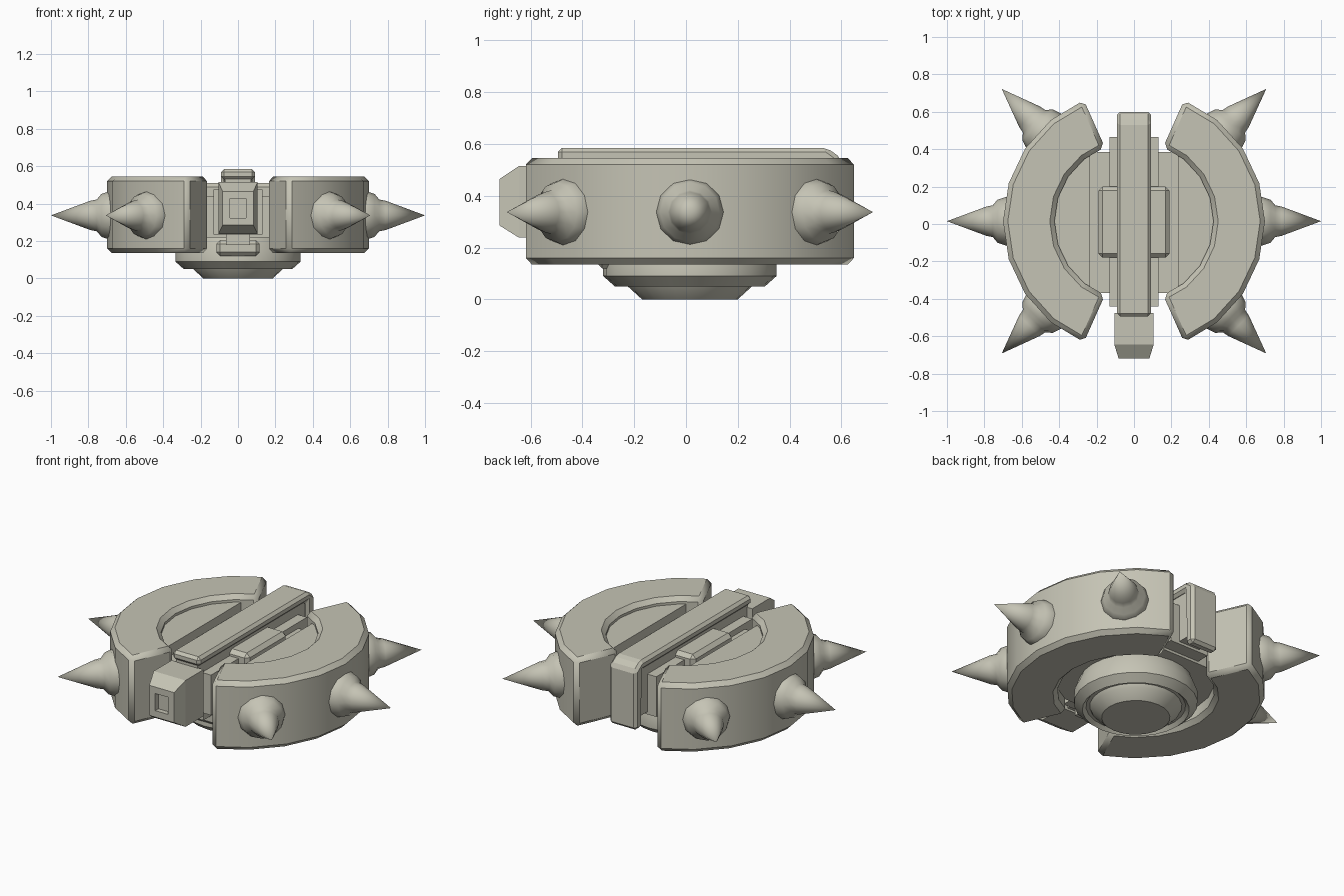
import bpy, bmesh, math
from mathutils import Matrix, Vector

cube = bpy.data.objects.get("Cube")
if cube:
    bpy.data.objects.remove(cube, do_unlink=True)

stone = bpy.data.materials.new("warm_grey")
stone.use_nodes = True
color = (0.56, 0.55, 0.46, 1)
stone.diffuse_color = color
stone.node_tree.nodes["Principled BSDF"].inputs["Base Color"].default_value = color

CY = 0.015  # y of the round parts' shared axis


def finish(name, bm, bevel=0, smooth=None, matrix=None):
    """Turn a bmesh into a named, coloured object."""
    bmesh.ops.recalc_face_normals(bm, faces=bm.faces)
    mesh = bpy.data.meshes.new(name)
    bm.to_mesh(mesh)
    bm.free()
    mesh.materials.append(stone)
    obj = bpy.data.objects.new(name, mesh)
    bpy.context.collection.objects.link(obj)
    if matrix:
        obj.matrix_world = matrix
    if bevel:
        mod = obj.modifiers.new("bevel", 'BEVEL')
        mod.width, mod.segments = bevel, 1
        mod.limit_method, mod.angle_limit = 'ANGLE', math.radians(32)
    if smooth:
        bpy.ops.object.select_all(action='DESELECT')
        obj.select_set(True)
        bpy.context.view_layer.objects.active = obj
        bpy.ops.object.shade_smooth_by_angle(angle=math.radians(smooth))
    return obj


def extrude(name, points, offset, **kw):
    """Extrude a closed outline of 3D points along an offset."""
    bm = bmesh.new()
    face = bm.faces.new([bm.verts.new(p) for p in points])
    new = bmesh.ops.extrude_face_region(bm, geom=[face])["geom"]
    moved = [v for v in new if isinstance(v, bmesh.types.BMVert)]
    bmesh.ops.translate(bm, verts=moved, vec=offset)
    return finish(name, bm, **kw)


def box(name, x, y0, y1, z0, z1, bevel=0):
    """Box symmetric about x = 0."""
    pts = [(-x, y0, z0), (x, y0, z0), (x, y1, z0), (-x, y1, z0)]
    return extrude(name, pts, (0, 0, z1 - z0), bevel=bevel)


def lathe(name, profile, sides, smooth, matrix):
    """Spin a (radius, height) profile round the local z axis."""
    bm = bmesh.new()
    verts = [bm.verts.new((r, 0, z)) for r, z in profile]
    edges = [bm.edges.new(pair) for pair in zip(verts, verts[1:])]
    bmesh.ops.spin(bm, geom=verts + edges, cent=(0, 0, 0), axis=(0, 0, 1),
                   angle=math.tau, steps=sides, use_duplicate=False)
    bmesh.ops.remove_doubles(bm, verts=bm.verts, dist=0.0005)
    return finish(name, bm, smooth=smooth, matrix=matrix)


def arc(radius, z, start, end, steps):
    angles = [math.radians(start + (end - start) * i / steps) for i in range(steps + 1)]
    return [(radius * math.cos(a), CY + radius * math.sin(a), z) for a in angles]


# Two armour shells, spikes and inset plates
for side, turn in (("left", 0), ("right", 180)):
    outline = (arc(0.7, 0.135, turn - 67.5, turn + 67.5, 8)
               + arc(0.425, 0.135, turn + 68.5, turn - 68.5, 8))
    extrude(side + "_shell", outline, (0, 0, 0.41), bevel=0.025, smooth=30)

    plate = arc(0.435, 0.22, turn - 57.3, turn + 57.3, 8)
    extrude(side + "_inner_plate", plate, (0, 0, 0.285), smooth=30)

    for place, angle in (("front", -45), ("middle", 0), ("back", 45)):
        a = math.radians(turn + (angle if turn == 0 else -angle))
        direction = Vector((math.cos(a), math.sin(a), 0))
        matrix = (Matrix.Translation((0, CY, 0.337))
                  @ direction.to_track_quat('Z', 'Y').to_matrix().to_4x4())
        lathe(f"{side}_{place}_spike",
              [(0, 0.6), (0.13, 0.6), (0.13, 0.685), (0.115, 0.73),
               (0.085, 0.755), (0.078, 0.79), (0, 1)], 12, 40, matrix)

# Round base with stepped foot
lathe("base", [(0, 0), (0.185, 0), (0.24, 0.05), (0.25, 0.07), (0.27, 0.07),
               (0.29, 0.05), (0.335, 0.09), (0.335, 0.15), (0.3, 0.24), (0, 0.24)],
      24, 30, Matrix.Translation((0, CY, 0)))

# Central frame under the top bar
box("slot_floor", 0.236, -0.37, 0.385, 0.22, 0.44)
box("spine", 0.13, -0.44, 0.465, 0.235, 0.475)
box("cross_block", 0.19, -0.18, 0.2, 0.3, 0.51, bevel=0.022)
box("bar_support", 0.07, -0.48, 0.55, 0.25, 0.54)
box("front_lug", 0.065, -0.42, -0.3, 0.18, 0.24)
box("front_bracket", 0.115, -0.345, -0.2, 0.12, 0.205, bevel=0.02)

# Top bar that folds down behind
profile = [(-0.495, 0.53), (-0.495, 0.585), (0.545, 0.585), (0.6, 0.545),
           (0.6, 0.19), (0.54, 0.19), (0.53, 0.53)]
extrude("top_bar", [(-0.09, y, z) for y, z in profile], (0.18, 0, 0), bevel=0.016)

# Front latch with tapered nose and slot
bm = bmesh.new()
rings = []
for x, y, z0, z1 in ((0.105, -0.475, 0.238, 0.515), (0.105, -0.645, 0.238, 0.515),
                     (0.082, -0.72, 0.285, 0.465)):
    rings.append([bm.verts.new(p) for p in
                  ((-x, y, z0), (x, y, z0), (x, y, z1), (-x, y, z1))])
bm.faces.new(rings[0])
nose = bm.faces.new(rings[-1])
for a, b in zip(rings, rings[1:]):
    for i in range(4):
        j = (i + 1) % 4
        bm.faces.new((a[i], a[j], b[j], b[i]))
bmesh.ops.recalc_face_normals(bm, faces=bm.faces)
bmesh.ops.inset_region(bm, faces=[nose], thickness=0.055)
slot = bmesh.ops.extrude_face_region(bm, geom=[nose])["geom"]
bmesh.ops.delete(bm, geom=[nose], context='FACES_ONLY')
bmesh.ops.translate(bm, verts=[v for v in slot if isinstance(v, bmesh.types.BMVert)],
                    vec=(0, 0.03, 0))
finish("front_latch", bm)
